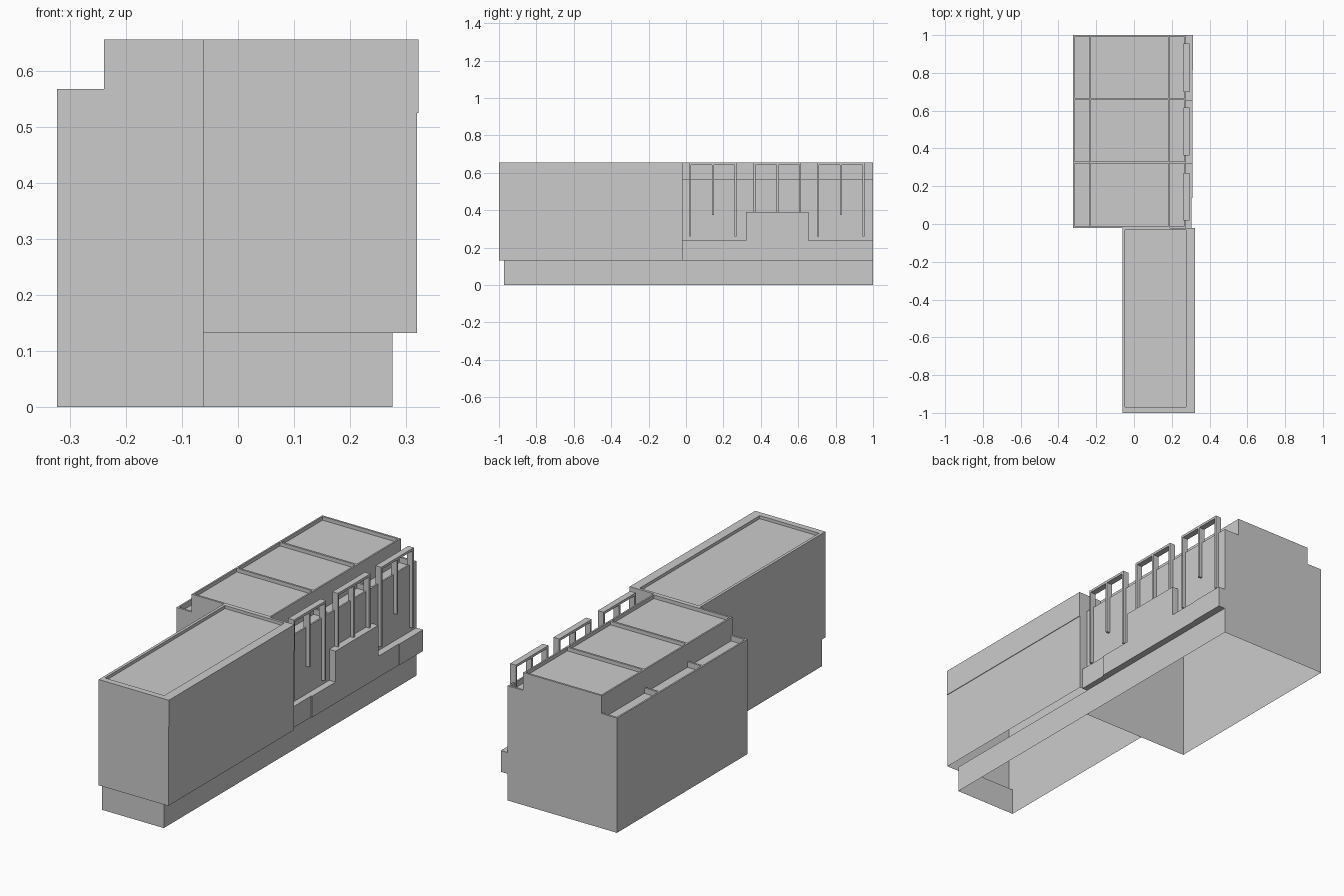
import bpy, bmesh

if "Cube" in bpy.data.objects:
    bpy.data.objects.remove(bpy.data.objects["Cube"])


def finish(name, bm):
    bmesh.ops.recalc_face_normals(bm, faces=bm.faces)
    me = bpy.data.meshes.new(name)
    bm.to_mesh(me)
    bm.free()
    ob = bpy.data.objects.new(name, me)
    bpy.context.collection.objects.link(ob)


def add_box(bm, x0, x1, y0, y1, z0, z1):
    r = bmesh.ops.create_cube(bm, size=1)
    for v in r["verts"]:
        v.co = ((x0 + x1) / 2 + v.co.x * (x1 - x0),
                (y0 + y1) / 2 + v.co.y * (y1 - y0),
                (z0 + z1) / 2 + v.co.z * (z1 - z0))


def boxes(name, items):
    bm = bmesh.new()
    for b in items:
        add_box(bm, *b)
    finish(name, bm)


def loft(name, rects, cap):
    """Stack rectangles (x0, x1, y0, y1, z) into an open-bottomed shell."""
    bm = bmesh.new()
    prev = None
    for x0, x1, y0, y1, z in rects:
        ring = [bm.verts.new(p) for p in
                ((x0, y0, z), (x1, y0, z), (x1, y1, z), (x0, y1, z))]
        if prev:
            for i in range(4):
                j = (i + 1) % 4
                bm.faces.new((prev[i], prev[j], ring[j], ring[i]))
        prev = ring
    if cap:
        bm.faces.new(prev)
    finish(name, bm)


# Front wing: overhanging shell with a recessed roof
XL = -0.062
loft("front_wing", [
    (XL, 0.319, -1, -0.02, 0.132), (XL, 0.319, -1, -0.02, 0.524),
    (XL, 0.322, -1, -0.02, 0.524), (XL, 0.322, -1, -0.02, 0.655),
    (-0.048, 0.276, -0.97, -0.033, 0.655),
    (-0.048, 0.276, -0.97, -0.033, 0.64)], True)

# Ground floor plinth under the front wing
loft("front_plinth", [(XL, 0.275, -0.972, -0.02, 0),
                      (XL, 0.275, -0.972, -0.02, 0.132)], False)

# Rear wing: stepped section run along y, open underneath
Y0, Y1 = -0.02, 1.0
section = [(-0.323, 0), (-0.323, 0.567), (-0.315, 0.567), (-0.315, 0.54),
           (-0.239, 0.54), (-0.239, 0.655), (-0.231, 0.655), (-0.231, 0.637),
           (0.182, 0.637), (0.182, 0.655), (0.19, 0.655), (0.19, 0.54),
           (0.267, 0.54), (0.267, 0.567), (0.275, 0.567), (0.275, 0)]
bm = bmesh.new()
a = [bm.verts.new((x, Y0, z)) for x, z in section]
b = [bm.verts.new((x, Y1, z)) for x, z in section]
for i in range(len(section) - 1):
    bm.faces.new((a[i], a[i + 1], b[i + 1], b[i]))
bm.faces.new(a)
bm.faces.new(b)
finish("rear_wing", bm)

# Cross parapets on the roof and both terraces
cross = []
for y in (Y0, 0.32, 0.657, Y1 - 0.01):
    cross += [(-0.231, 0.182, y, y + 0.01, 0.637, 0.655),
              (-0.315, -0.239, y, y + 0.01, 0.54, 0.567),
              (0.19, 0.267, y, y + 0.01, 0.54, 0.567)]
boxes("cross_parapets", cross)

# Stepped balcony wall on the right side
boxes("balcony_wall", [
    (0.275, 0.304, Y0, 0.137, 0.132, 0.237),
    (0.275, 0.309, 0.137, 0.32, 0.132, 0.237),
    (0.275, 0.309, 0.32, 0.655, 0.132, 0.39),
    (0.275, 0.309, 0.655, 0.815, 0.132, 0.237),
    (0.275, 0.312, 0.815, Y1, 0.132, 0.237)])

# Three tall frames, each with two outer posts, a middle post and a top bar
frames = []
for y0, y1, low, mid in ((0.018, 0.27, 0.26, 0.375),
                         (0.362, 0.616, 0.39, 0.39),
                         (0.7, 0.955, 0.26, 0.375)):
    c = (y0 + y1) / 2
    for y, z in ((y0 + 0.005, low), (c, mid), (y1 - 0.005, low)):
        frames.append((0.262, 0.293, y - 0.005, y + 0.005, z, 0.643))
    frames.append((0.262, 0.293, y0, y1, 0.643, 0.655))
boxes("side_frames", frames)
